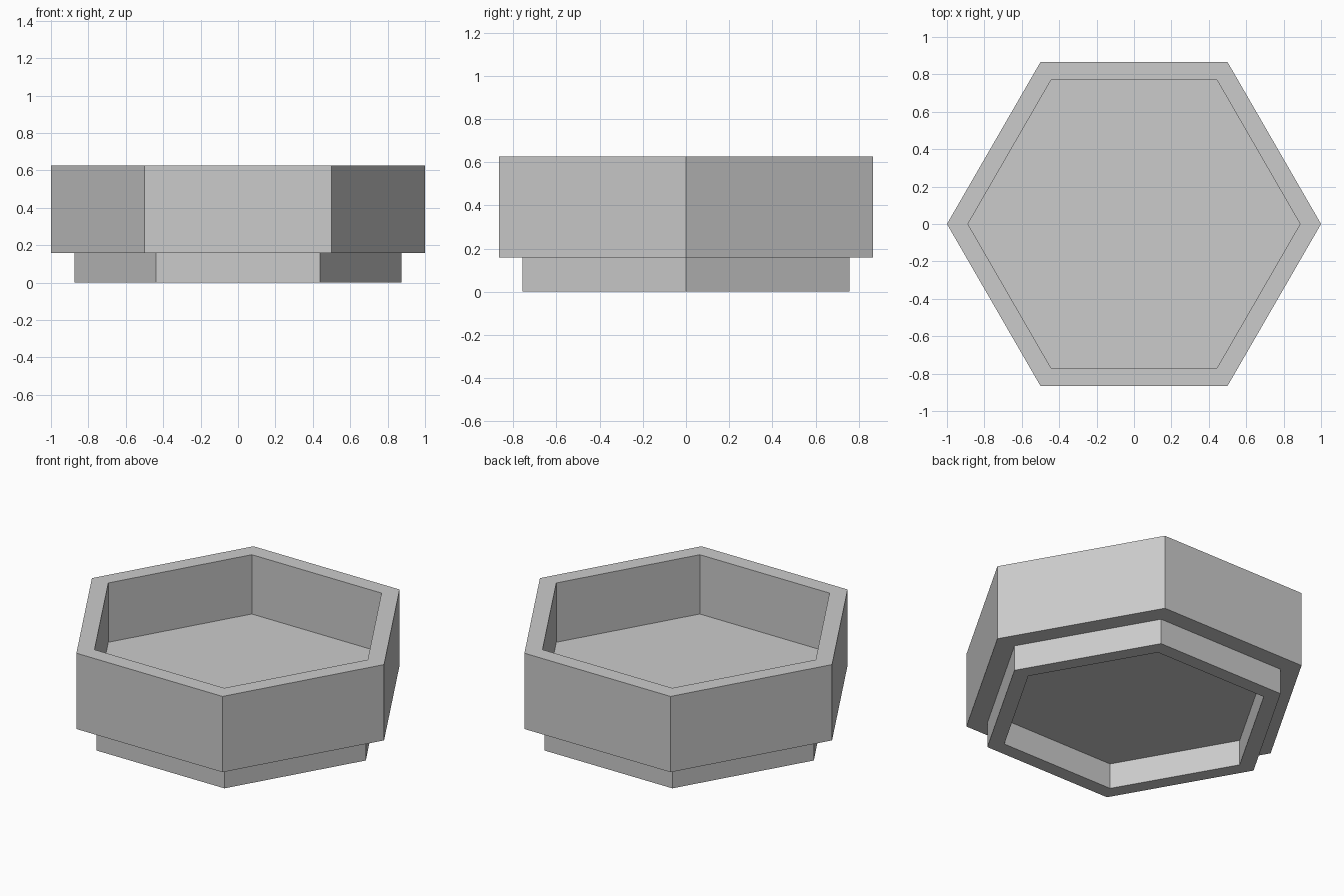
import bpy, bmesh
from math import cos, sin, pi

cube = bpy.data.objects.get("Cube")
if cube:
    bpy.data.objects.remove(cube, do_unlink=True)

SIDES = 6

# Plain grey material
grey = bpy.data.materials.new("light grey")
grey.use_nodes = True
colour = (0.6, 0.6, 0.6, 1)
grey.diffuse_color = colour
grey.node_tree.nodes["Principled BSDF"].inputs["Base Color"].default_value = colour


def turned(name, profile):
    """Sweep a (radius, z) profile round a hexagon, capping both ends."""
    bm = bmesh.new()
    rings = [[bm.verts.new((r * cos(2 * pi * i / SIDES), r * sin(2 * pi * i / SIDES), z))
              for i in range(SIDES)] for r, z in profile]
    for low, high in zip(rings, rings[1:]):
        for i in range(SIDES):
            j = (i + 1) % SIDES
            bm.faces.new((low[i], low[j], high[j], high[i]))
    bm.faces.new(rings[0][::-1])
    bm.faces.new(rings[-1])
    bmesh.ops.recalc_face_normals(bm, faces=bm.faces)
    mesh = bpy.data.meshes.new(name)
    bm.to_mesh(mesh)
    bm.free()
    mesh.materials.append(grey)
    obj = bpy.data.objects.new(name, mesh)
    bpy.context.collection.objects.link(obj)
    return obj


# Hexagonal tray: hollow foot, overhanging wall, open top and inner floor
foot_top, rim, floor = 0.158, 0.627, 0.26
turned("hexagonal_tray", [
    (0.774, foot_top), (0.774, 0), (0.875, 0), (0.875, foot_top),
    (1, foot_top), (1, rim), (0.888, rim), (0.888, floor),
])
